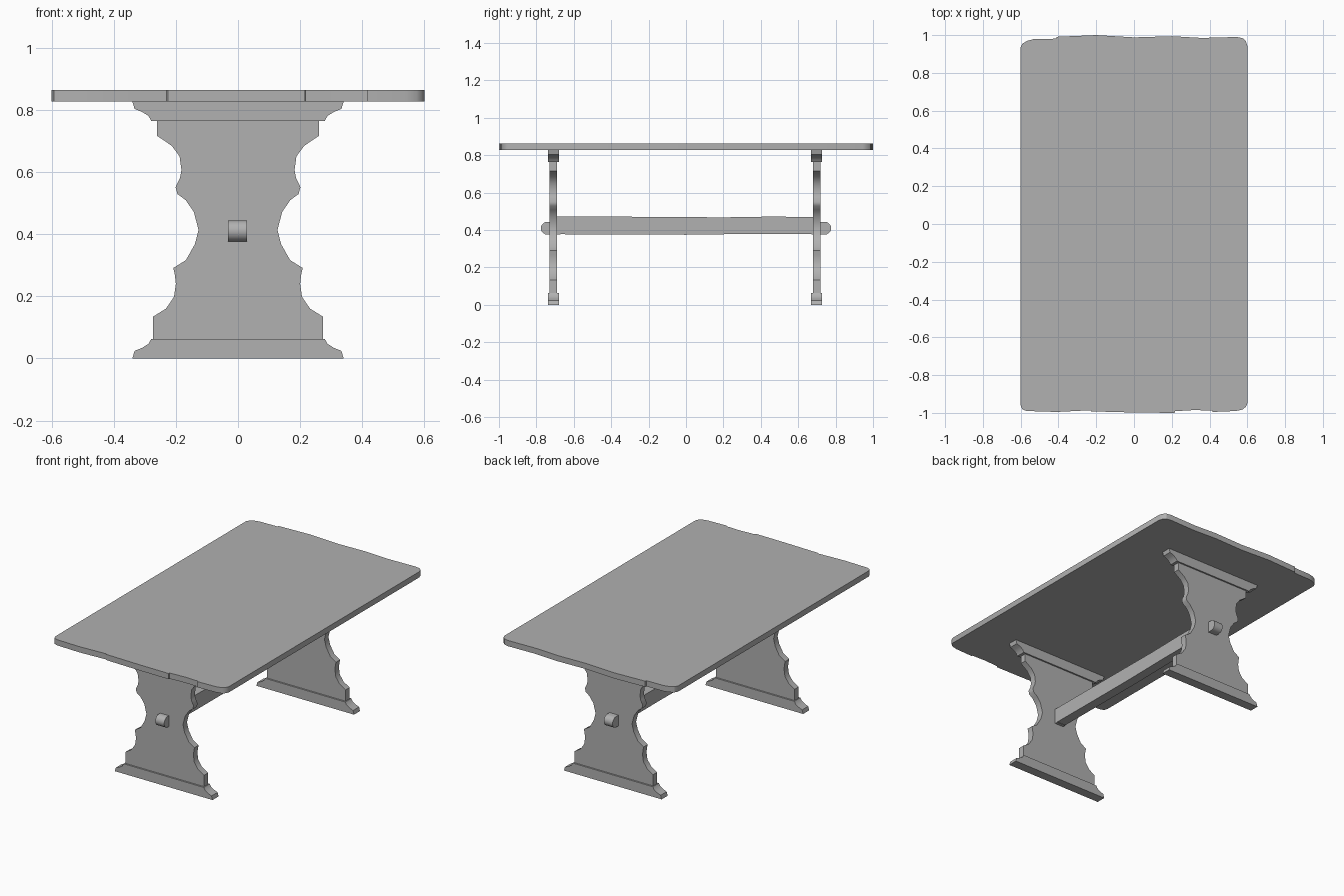
import bpy, bmesh, math
from mathutils import Vector

if "Cube" in bpy.data.objects:
    bpy.data.objects.remove(bpy.data.objects["Cube"])

# Dark grey finish shared by every part
finish = bpy.data.materials.new('dark_grey')
finish.diffuse_color = (0.44, 0.44, 0.44, 1)
finish.use_nodes = True
finish.node_tree.nodes["Principled BSDF"].inputs["Base Color"].default_value = finish.diffuse_color


def prism(name, pts, axis, lo, hi, angle=30):
    """Extrude a closed 2D outline along an axis ('x', 'y' or 'z') from lo to hi."""
    place = {'x': lambda a, b, t: (t, a, b),
             'y': lambda a, b, t: (a, t, b),
             'z': lambda a, b, t: (a, b, t)}[axis]
    bm = bmesh.new()
    face = bm.faces.new([bm.verts.new(place(a, b, lo)) for a, b in pts])
    ext = bmesh.ops.extrude_face_region(bm, geom=[face])['geom']
    # shift the copied cap to the far side
    offset = Vector(place(0, 0, hi - lo))
    bmesh.ops.translate(bm, vec=offset,
                        verts=[v for v in ext if isinstance(v, bmesh.types.BMVert)])
    bmesh.ops.recalc_face_normals(bm, faces=bm.faces)
    me = bpy.data.meshes.new(name)
    bm.to_mesh(me)
    bm.free()
    me.materials.append(finish)
    # smooth along the outline, sharp at the corners
    me.polygons.foreach_set('use_smooth', [True] * len(me.polygons))
    me.set_sharp_from_angle(angle=math.radians(angle))
    ob = bpy.data.objects.new(name, me)
    bpy.context.collection.objects.link(ob)
    return ob


def mirrored(half):
    """Complete a right-hand half profile with its left-hand copy."""
    return half + [(-x, z) for x, z in reversed(half)]


# Tabletop with uneven plank ends and rounded corners
top_outline = [
    (-0.6, -0.96), (-0.592, -0.98), (-0.57, -0.99), (-0.41, -0.995), (-0.23, -0.986),
    (-0.226, -0.992), (0.0, -0.998), (0.215, -1.0), (0.217, -0.991), (0.32, -0.985),
    (0.415, -0.988), (0.416, -0.995), (0.54, -0.99), (0.575, -0.982), (0.592, -0.968), (0.6, -0.95),
    (0.6, 0.945), (0.592, 0.968), (0.575, 0.984), (0.545, 0.99), (0.36, 0.985),
    (0.2, 0.994), (0.0, 0.988), (-0.2, 1.0), (-0.41, 0.991), (-0.413, 0.981),
    (-0.53, 0.979), (-0.565, 0.97), (-0.59, 0.955), (-0.6, 0.935)]
prism('tabletop', top_outline, 'z', 0.827, 0.863)

# Trestle profiles (right half, bottom to top)
panel_half = [
    (0.274, 0.06), (0.274, 0.134), (0.232, 0.16), (0.206, 0.198), (0.2, 0.24),
    (0.203, 0.267), (0.208, 0.291), (0.168, 0.316), (0.139, 0.367), (0.127, 0.413),
    (0.142, 0.471), (0.168, 0.509), (0.195, 0.529), (0.201, 0.551), (0.187, 0.58),
    (0.182, 0.606), (0.188, 0.65), (0.213, 0.684), (0.26, 0.716), (0.26, 0.77)]
foot_half = [(0.34, 0), (0.333, 0.024), (0.308, 0.034), (0.288, 0.047), (0.279, 0.063)]
cap_half = [(x, 0.827 - z) for x, z in reversed(foot_half)]

# Two trestles: panel, foot and cap, plus rounded tenon through the panel
for side, yc, s in (('front', -0.709, -1), ('back', 0.698, 1)):
    prism(side + '_trestle_panel', mirrored(panel_half), 'y', yc - 0.02, yc + 0.02, 50)
    prism(side + '_trestle_foot', mirrored(foot_half), 'y', yc - 0.03, yc + 0.03, 50)
    prism(side + '_trestle_cap', mirrored(cap_half), 'y', yc - 0.03, yc + 0.03, 50)

    r, zc, tip = 0.034, 0.41, 0.776
    arc = [math.radians(-90 + 18 * i) for i in range(11)]
    tenon = [(s * (tip - r + r * math.cos(a)), zc + r * math.sin(a)) for a in arc]
    tenon += [(s * 0.67, zc + r), (s * 0.67, zc - r)]
    prism(side + '_tenon', tenon, 'x', -0.032, 0.029)

# Stretcher beam, slightly worn along its edges
beam = [(-0.69, 0.378), (-0.4, 0.376), (0.0, 0.375), (0.3, 0.379), (0.68, 0.378),
        (0.68, 0.47), (0.45, 0.472), (0.2, 0.468), (-0.1, 0.47), (-0.4, 0.472), (-0.69, 0.473)]
prism('stretcher_beam', beam, 'x', -0.032, 0.029)
